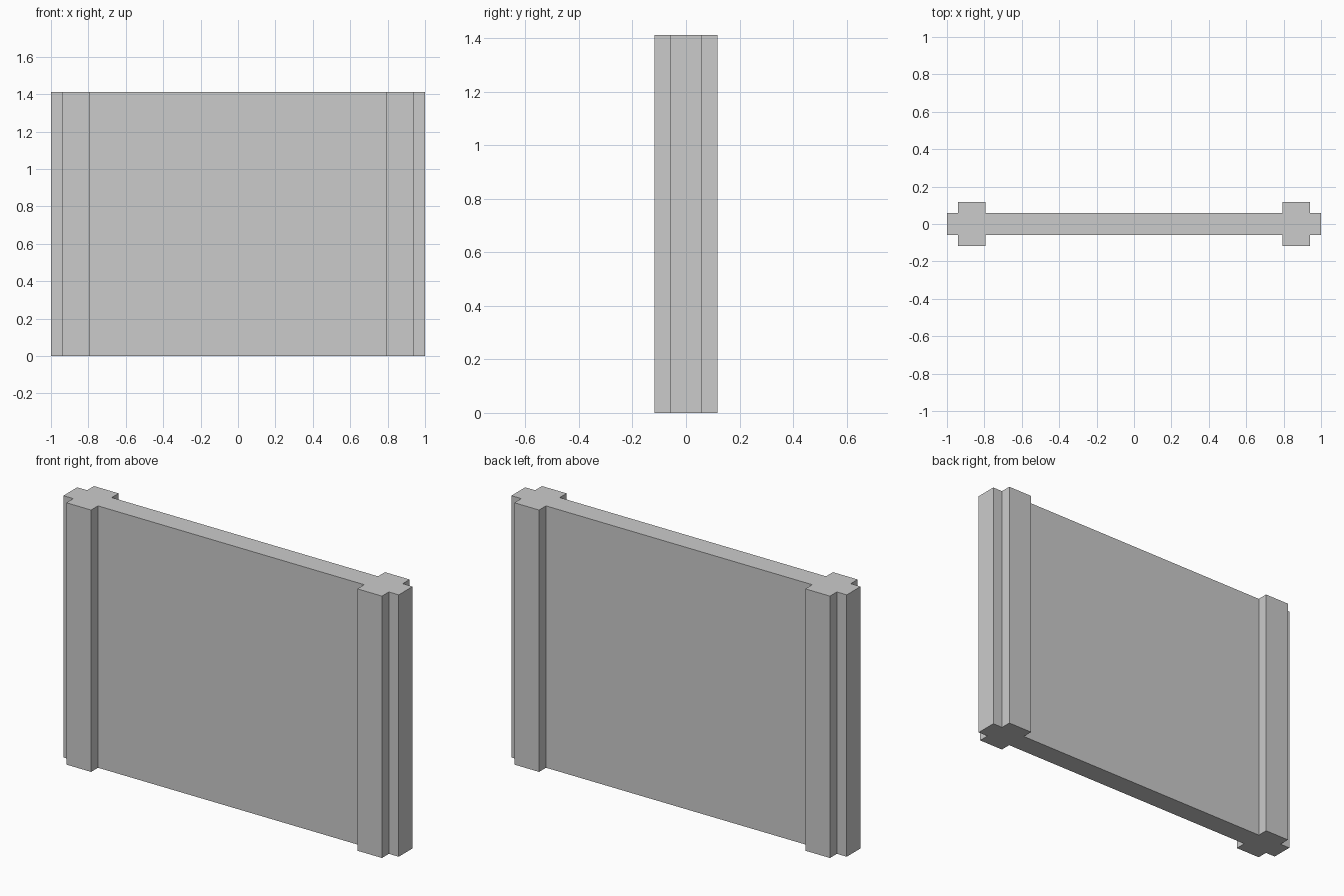
import bpy, bmesh

if "Cube" in bpy.data.objects:
    bpy.data.objects.remove(bpy.data.objects["Cube"])

U = 1 / 34            # module all dimensions snap to
HEIGHT = 48 * U

# One quarter of the plan outline: web, post, end tongue
quarter = [(27 * U, 2 * U), (27 * U, 4 * U), (32 * U, 4 * U), (32 * U, 2 * U), (1.0, 2 * U)]

# Mirror the quarter into the full counter-clockwise outline
right = [(x, -y) for x, y in quarter] + quarter[::-1]
outline = right + [(-x, -y) for x, y in right]

# Wall panel with integral posts: extrude the outline upward
bm = bmesh.new()
base = bm.faces.new([bm.verts.new((x, y, 0)) for x, y in outline])
top = bmesh.ops.extrude_face_region(bm, geom=[base], use_keep_orig=True)
bmesh.ops.translate(bm, vec=(0, 0, HEIGHT),
                    verts=[v for v in top["geom"] if isinstance(v, bmesh.types.BMVert)])
bmesh.ops.recalc_face_normals(bm, faces=bm.faces[:])

mesh = bpy.data.meshes.new("wall_panel")
bm.to_mesh(mesh)
bm.free()
bpy.context.collection.objects.link(bpy.data.objects.new("wall_panel", mesh))
